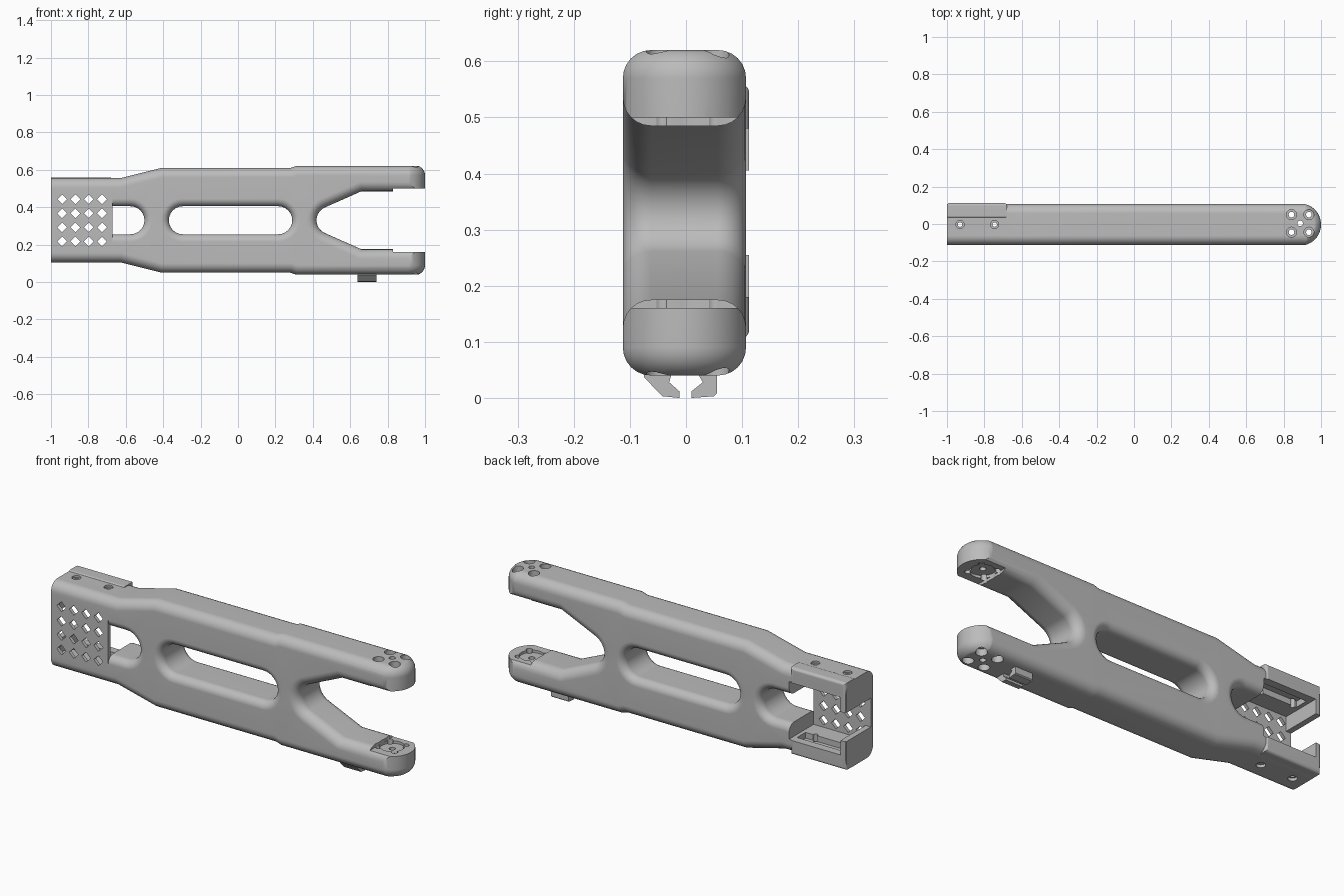
import bpy, bmesh
from math import sin, cos, pi, radians

default = bpy.data.objects.get("Cube")
if default:
    bpy.data.objects.remove(default, do_unlink=True)

grey = bpy.data.materials.new("plain grey")
grey.use_nodes = True
tone = (0.5, 0.5, 0.5, 1)
grey.diffuse_color = tone
grey.node_tree.nodes["Principled BSDF"].inputs["Base Color"].default_value = tone

MID = 0.33     # height of the symmetry plane
FRONT, BACK = -0.1125, 0.107
AXES = {"y": lambda u, v, d: (u, d, v),
        "z": lambda u, v, d: (u, v, d),
        "x": lambda u, v, d: (d, u, v)}


def arc(cx, cy, r, start, end, n=12):
    steps = [radians(start + (end - start) * i / n) for i in range(n + 1)]
    return [(cx + r * cos(a), cy + r * sin(a)) for a in steps]


def circle(cx, cy, r, n=20):
    return arc(cx, cy, r, 0, 360, n)[:-1]


def rect(x0, x1, y0, y1):
    return [(x0, y0), (x1, y0), (x1, y1), (x0, y1)]


def inset(loop, amount):
    """Move a loop towards its left side with mitred corners."""
    out = []
    for i, (x, y) in enumerate(loop):
        normals = []
        for a, b in ((loop[i - 1], loop[i]), (loop[i], loop[(i + 1) % len(loop)])):
            dx, dy = b[0] - a[0], b[1] - a[1]
            size = (dx * dx + dy * dy) ** 0.5
            normals.append((-dy / size, dx / size))
        (ax, ay), (bx, by) = normals
        k = amount / (1 + ax * bx + ay * by)
        out.append((x + k * (ax + bx), y + k * (ay + by)))
    return out


def prism(name, loops, axis, lo, hi, radii=None, steps=6):
    """Extrude loops (holes run clockwise), rounding the cap edges."""
    bm = bmesh.new()
    caps = [[], []]
    for i, loop in enumerate(loops):
        r = radii[i] if radii else 0
        levels = [(0, 0)]
        if r:
            turns = [pi / 2 * k / steps for k in range(steps + 1)]
            levels = [(r * (1 - sin(a)), r * (1 - cos(a))) for a in turns]
        levels = [(s, lo + d) for s, d in levels] + [(s, hi - d) for s, d in reversed(levels)]
        rings = [[bm.verts.new(AXES[axis](u, v, d)) for u, v in inset(loop, s)]
                 for s, d in levels]
        n = len(loop)
        for a, b in zip(rings, rings[1:]):
            for j in range(n):
                k = (j + 1) % n
                bm.faces.new((a[j], a[k], b[k], b[j]))
        for cap, ring in zip(caps, (rings[0], rings[-1])):
            cap += [bm.edges.get((ring[j - 1], ring[j])) for j in range(n)]
    for cap in caps:
        bmesh.ops.triangle_fill(bm, edges=cap, use_beauty=True)
    bmesh.ops.recalc_face_normals(bm, faces=bm.faces)
    mesh = bpy.data.meshes.new(name)
    bm.to_mesh(mesh)
    bm.free()
    mesh.materials.append(grey)
    obj = bpy.data.objects.new(name, mesh)
    bpy.context.scene.collection.objects.link(obj)
    return obj


def carve(obj, cutters, operation="DIFFERENCE"):
    for cutter in cutters:
        cutter.hide_render = True
        mod = obj.modifiers.new("cut", "BOOLEAN")
        mod.operation, mod.object, mod.solver = operation, cutter, "EXACT"
    bpy.context.view_layer.update()
    graph = bpy.context.evaluated_depsgraph_get()
    mesh = bpy.data.meshes.new_from_object(obj.evaluated_get(graph))
    obj.modifiers.clear()
    obj.data = mesh


# Arm body: symmetric side outline with a forked end and two windows
lower = [(-1.1, 0.105), (-0.63, 0.105), (-0.41, 0.05), (0.28, 0.05), (0.31, 0.04),
         (1.1, 0.04), (1.1, 0.175), (0.66, 0.175)]
upper = [(x, 2 * MID - z) for x, z in reversed(lower)]
outline = lower + arc(0.495, MID, 0.075, 246, 114) + upper
slot = arc(-0.295, MID, 0.075, 270, 90) + arc(0.215, MID, 0.075, 90, -90)
window = [(-0.8, 0.255), (-0.8, 0.405)] + arc(-0.575, MID, 0.075, 90, -90)
body = prism("arm_body", [outline, slot, window], "y", FRONT, BACK, [0.05, 0.04, 0.04])

# Rounded fork tips and square rear end
plan = [(-1, -0.116), (0.887, -0.116)] + arc(0.887, -0.003, 0.113, -90, 90, 28)[1:] + [(-1, 0.11)]
envelope = prism("envelope", [plan], "z", 0.037, 0.623, [0.053])
carve(body, [envelope], "INTERSECT")

# Raised back rim of the housing
rim = prism("housing_rim", [rect(-1, -0.68, 0.106, 0.559)], "y", 0.03, 0.1125, [0.015])

# Housing cavity, side grooves and open end
cavity = prism("cavity", [rect(-0.97, -0.67, 0.18, 0.48)], "y", -0.2, 0.2)
groove = prism("groove", [rect(-0.95, -0.69, 0.15, 0.51)], "y", 0.0, 0.07)
opening = prism("opening", [rect(-1.2, -0.9, 0.255, 0.405)], "y", -0.095, 0.2)

# Fork pads, axle recesses, bolt holes and counterbores
pads = prism("pads", [rect(0.83, 1.2, -0.3, 0.3)], "z", 0.16, 0.50)
recess = prism("recess", [circle(0.888, 0.003, 0.06, 32)], "z", 0.147, 0.513)
bolts = [(x, y) for x in (0.842, 0.935) for y in (-0.044, 0.05)]
screws = [(-0.93, -0.003), (-0.745, -0.003)]
through = prism("through", [circle(x, y, 0.015) for x, y in bolts + [(0.888, 0.003)]]
                + [circle(x, y, 0.012) for x, y in screws], "z", -0.1, 0.8)
bores = []
for lo, hi, slo, shi in ((0.585, 0.8, 0.545, 0.8), (-0.1, 0.075, -0.1, 0.12)):
    bores.append(prism("bolt_bore", [circle(x, y, 0.027) for x, y in bolts], "z", lo, hi))
    bores.append(prism("screw_bore", [circle(x, y, 0.022) for x, y in screws], "z", slo, shi))

carve(body, [cavity, groove, opening, pads, recess, through] + bores)
carve(rim, [cavity, groove, opening])
for cutter in [envelope, cavity, groove, opening, pads, recess, through] + bores:
    bpy.data.objects.remove(cutter, do_unlink=True)

# Vented front plate with diamond holes
vents = [circle(-0.94 + 0.071 * i, 0.217 + 0.075 * j, 0.026, 4)[::-1]
         for i in range(4) for j in range(4)]
plate = prism("vent_plate", [rect(-0.97, -0.67, 0.18, 0.48)] + vents, "y", FRONT, -0.095)

# Pair of cable hooks under the lower fork arm
hook_a = [(-0.075, 0.045), (-0.075, 0.037), (-0.042, 0.003), (-0.012, 0), (-0.012, 0.012),
          (-0.03, 0.028), (-0.025, 0.045)]
hook_b = [(0.02, 0.045), (0.03, 0.028), (0.01, 0.012), (0.01, 0), (0.05, 0.003),
          (0.055, 0.008), (0.055, 0.045)]
hooks = [prism("hook_front", [hook_a], "x", 0.64, 0.74),
         prism("hook_back", [hook_b], "x", 0.64, 0.74)]

# Smooth fillets with flat faces kept flat
bpy.ops.object.select_all(action="DESELECT")
parts = [body, rim, plate] + hooks
for part in parts:
    part.select_set(True)
bpy.context.view_layer.objects.active = body
bpy.ops.object.shade_smooth_by_angle(angle=radians(30))
for part in parts:
    mod = part.modifiers.new("flat faces", "WEIGHTED_NORMAL")
    mod.keep_sharp = True
